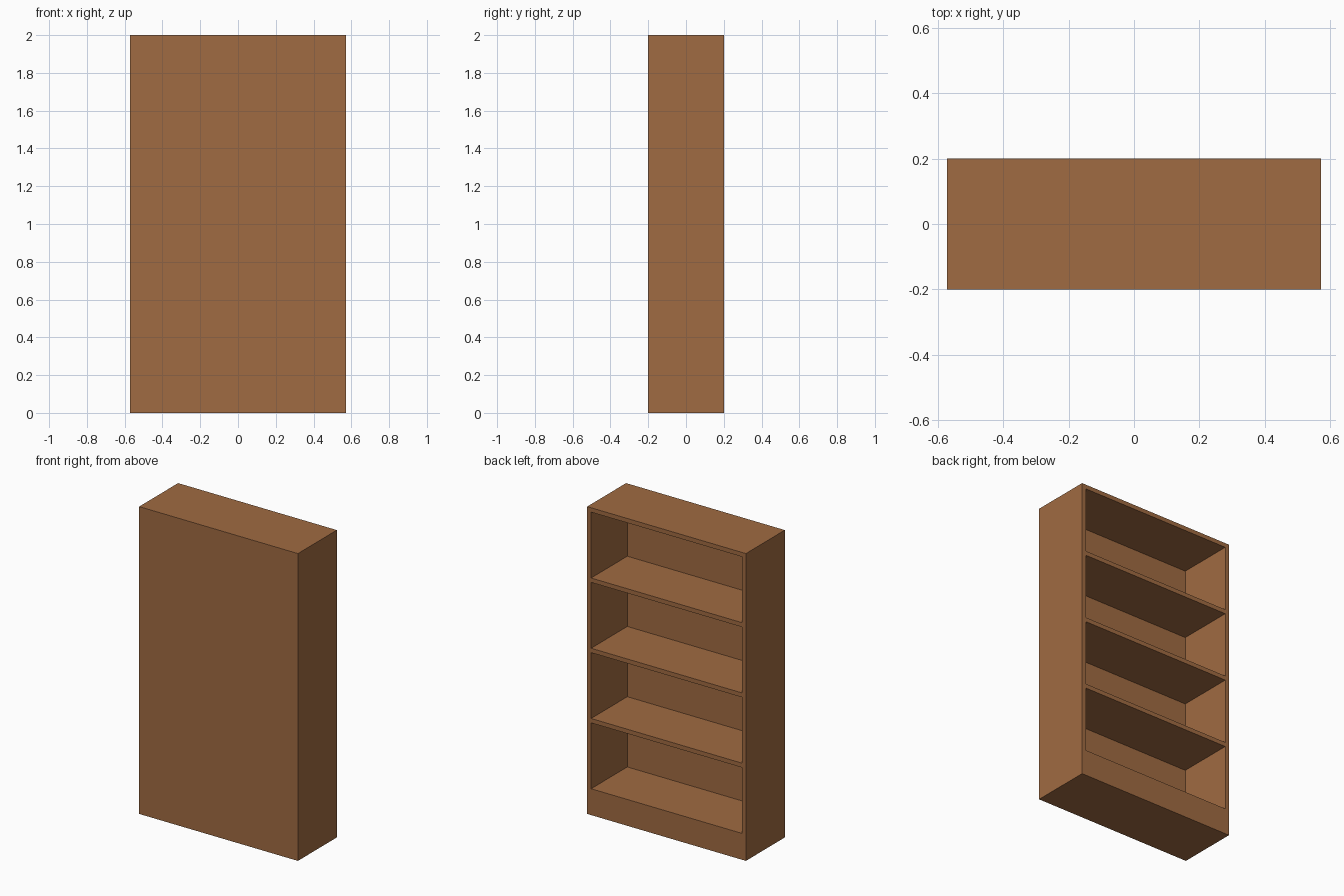
import bpy
import bmesh

if "Cube" in bpy.data.objects:
    bpy.data.objects.remove(bpy.data.objects["Cube"])

# Proportions in board thicknesses: 40 wide, 14 deep, 70 tall
T = 2 / 70
HALF_W, HALF_D = 20 * T, 7 * T
SHELVES, OPENING, PLINTH = 4, 15, 6

wood = bpy.data.materials.new("brown_wood")
wood.diffuse_color = (0.352, 0.147, 0.054, 1)
wood.use_nodes = True
wood.node_tree.nodes["Principled BSDF"].inputs["Base Color"].default_value = wood.diffuse_color

# Face layout of the open side: side boards, plinth, then opening + board repeated
xs = [-HALF_W, -HALF_W + T, HALF_W - T, HALF_W]
zs = [0, PLINTH * T]
for i in range(SHELVES):
    zs += [zs[-1] + OPENING * T, zs[-1] + (OPENING + 1) * T]

bm = bmesh.new()
grid = [[bm.verts.new((x, HALF_D, z)) for x in xs] for z in zs]
openings, faces = [], []
for r in range(len(zs) - 1):
    for c in range(len(xs) - 1):
        f = bm.faces.new((grid[r][c + 1], grid[r][c], grid[r + 1][c], grid[r + 1][c + 1]))
        faces.append(f)
        if c == 1 and r % 2 == 1:
            openings.append(f)

# Carcass: one closed block, open face kept at +y
ret = bmesh.ops.extrude_face_region(bm, geom=faces, use_keep_orig=True)
moved = [g for g in ret["geom"] if isinstance(g, bmesh.types.BMVert)]
bmesh.ops.translate(bm, verts=moved, vec=(0, -2 * HALF_D, 0))
bmesh.ops.recalc_face_normals(bm, faces=bm.faces[:])

# Compartments: push each opening in, leaving a back board
openings = [f for f in bm.faces
            if all(abs(v.co.y - HALF_D) < 1e-5 for v in f.verts)
            and abs(f.calc_center_median().x) < 0.01
            and any(abs(f.calc_center_median().z - (zs[k] + zs[k + 1]) / 2) < 0.01
                    for k in range(1, len(zs) - 1, 2))]
for f in openings:
    new = bmesh.ops.extrude_discrete_faces(bm, faces=[f])["faces"][0]
    bmesh.ops.translate(bm, verts=new.verts[:], vec=(0, -13 * T, 0))
bmesh.ops.recalc_face_normals(bm, faces=bm.faces[:])

mesh = bpy.data.meshes.new("bookcase")
bm.to_mesh(mesh)
bm.free()
mesh.materials.append(wood)
bookcase = bpy.data.objects.new("bookcase", mesh)
bpy.context.collection.objects.link(bookcase)
